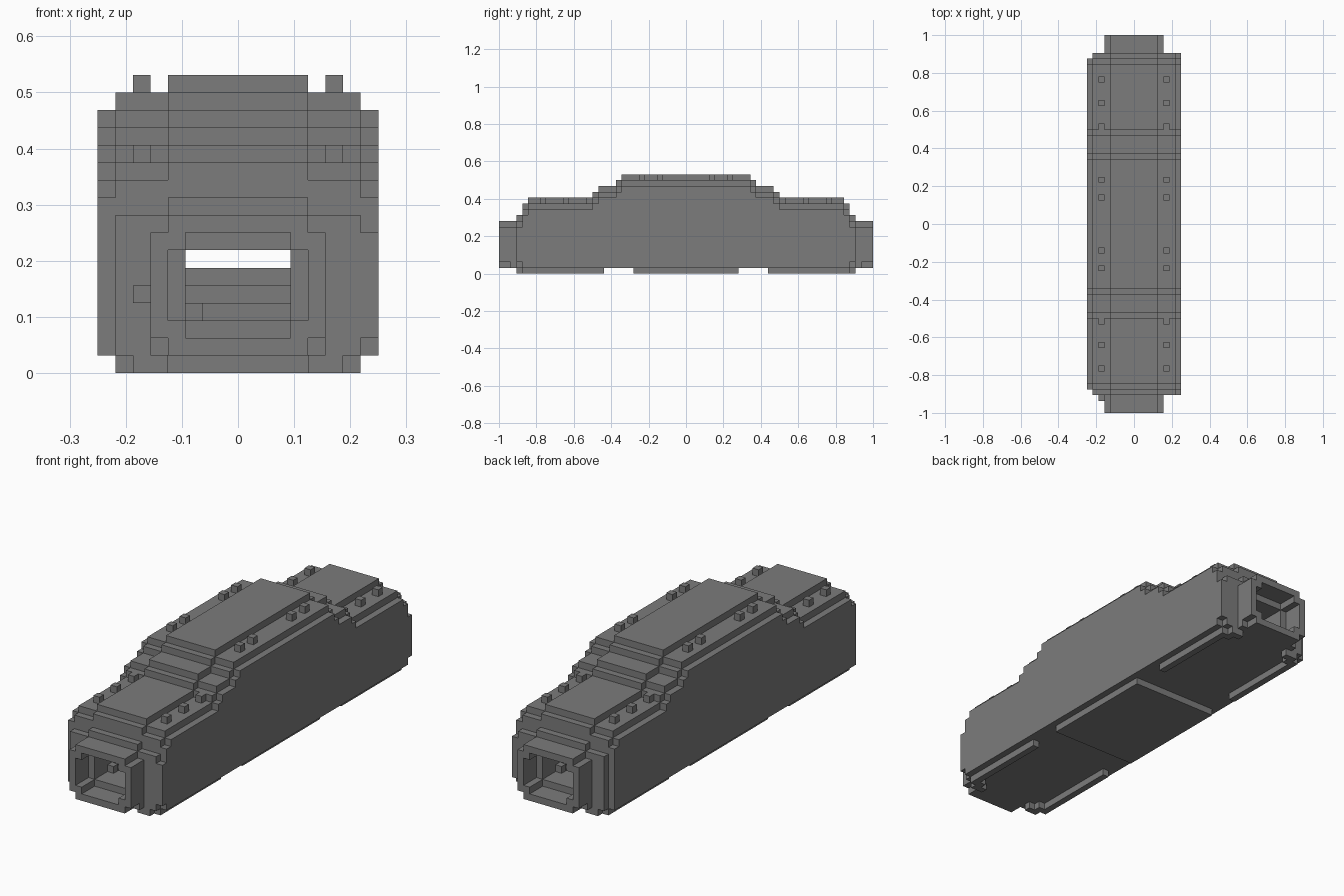
import bpy
import bmesh
import math
from mathutils import Vector

U = 1 / 32  # edge of one block

if "Cube" in bpy.data.objects:
    bpy.data.objects.remove(bpy.data.objects["Cube"], do_unlink=True)

grey = bpy.data.materials.new("stone_grey")
grey.use_nodes = True
grey.diffuse_color = (0.2, 0.2, 0.2, 1)
grey.node_tree.nodes["Principled BSDF"].inputs["Base Color"].default_value = (0.2, 0.2, 0.2, 1)


def box(x, y, z):
    """All block cells in the given (low, high) ranges."""
    return {(i, j, k) for i in range(*x) for j in range(*y) for k in range(*z)}


def mid(half_x, half_y, z):
    return box((-half_x, half_x), (-half_y, half_y), z)


def flip_x(cells):
    return cells | {(-1 - i, j, k) for i, j, k in cells}


def flip_y(cells):
    return cells | {(i, -1 - j, k) for i, j, k in cells}


def build(name, cells):
    """Skin a set of cells with its outer faces and merge the flat areas."""
    bm = bmesh.new()
    corners = {}

    def corner(p):
        key = tuple(round(c) for c in p)
        if key not in corners:
            corners[key] = bm.verts.new(Vector(key) * U)
        return corners[key]

    for cell in cells:
        for axis in range(3):
            for side in (0, 1):
                step = Vector((0, 0, 0))
                step[axis] = 2 * side - 1
                if tuple(int(a + b) for a, b in zip(cell, step)) in cells:
                    continue
                a, b = Vector((0, 0, 0)), Vector((0, 0, 0))
                a[(axis + 1) % 3] = 1
                b[(axis + 2) % 3] = 1
                o = Vector(cell)
                o[axis] += side
                ring = [o, o + a, o + a + b, o + b]
                if not side:
                    ring.reverse()
                bm.faces.new([corner(p) for p in ring])
    bmesh.ops.dissolve_limit(bm, angle_limit=math.radians(1),
                             verts=bm.verts[:], edges=bm.edges[:])
    mesh = bpy.data.meshes.new(name)
    bm.to_mesh(mesh)
    bm.free()
    mesh.materials.append(grey)
    obj = bpy.data.objects.new(name, mesh)
    bpy.context.collection.objects.link(obj)
    return obj


# Stepped long profile: half length and crown height
PROFILE = [(29, 10), (28, 12), (27, 13), (16, 14), (15, 15), (12, 16), (11, 17)]

hull, crown = set(), set()
for length, top in PROFILE:
    hull |= mid(7, length, (1, top - 1))
    hull |= mid(8, min(length, 28), (1, top - 2))
    crown |= mid(4, length, (top - 1, top))
crown -= hull

# Corner posts on one side only
hull |= flip_y(box((7, 8), (28, 29), (2, 8)))

# Passage through the hull with a floor that rises inward
hull -= mid(3, 29, (6, 7))
for floor, start in ((3, 21), (4, 18), (5, 15)):
    hull -= flip_y(box((-3, 3), (start, 29), (floor, 7)))
build("hull", hull)
build("roof_ridge", crown)

# Open end collars
collar = box((-5, 5), (29, 32), (2, 8)) | box((-4, 4), (29, 32), (1, 9))
collar |= box((-5, 5), (29, 30), (1, 2))
collar -= box((-3, 3), (29, 32), (2, 8)) | box((-4, 4), (29, 32), (3, 7))
build("back_collar", collar)
build("front_collar", {(i, -1 - j, k) for i, j, k in collar})

# Roof studs
studs = set()
for y, z in ((4, 16), (7, 16), (16, 12), (20, 12), (24, 12)):
    studs |= box((5, 6), (y, y + 1), (z, z + 1))
build("roof_studs", flip_x(flip_y(studs)))

# Underside: belly plate and four skids with hooked ends
build("belly_plate", mid(7, 9, (0, 1)))
skid = box((6, 7), (14, 28), (0, 1))
skid |= box((5, 7), (27, 28), (0, 1)) | box((4, 6), (28, 29), (0, 1))
build("skids", flip_x(flip_y(skid)))

# Small knobs: one beside the front collar, one inside each passage
build("front_knob", box((-6, -5), (-30, -29), (4, 5)))
build("passage_knobs", box((-3, -2), (-26, -25), (3, 4)) | box((2, 3), (25, 26), (3, 4)))
